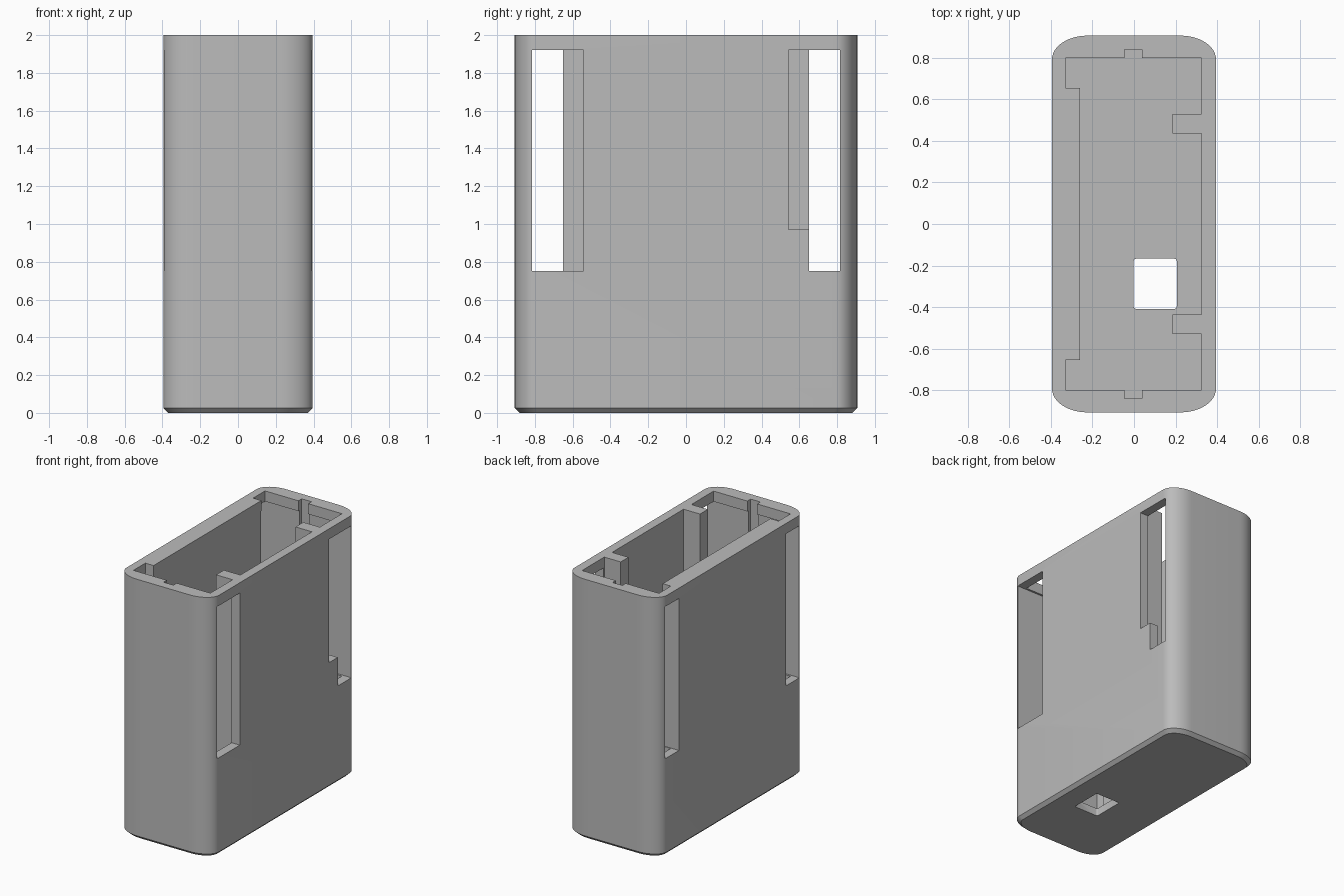
import bpy, bmesh, math

cube = bpy.data.objects.get("Cube")
if cube:
    bpy.data.objects.remove(cube)

HALF_X, HALF_Y, HEIGHT, FLOOR = 0.395, 0.907, 2.0, 0.06
CHAMFER = 0.025

grey = bpy.data.materials.new("plain grey")
grey.use_nodes = True
colour = (0.5, 0.5, 0.5, 1)
grey.diffuse_color = colour
grey.node_tree.nodes["Principled BSDF"].inputs["Base Color"].default_value = colour


def loft(name, rings):
    """Solid through matching closed rings, each a list of (x, y, z)."""
    bm = bmesh.new()
    loops = [[bm.verts.new(p) for p in ring] for ring in rings]
    bm.faces.new(loops[0])
    bm.faces.new(loops[-1])
    n = len(loops[0])
    for low, high in zip(loops, loops[1:]):
        for i in range(n):
            j = (i + 1) % n
            bm.faces.new((low[i], low[j], high[j], high[i]))
    bmesh.ops.recalc_face_normals(bm, faces=bm.faces)
    mesh = bpy.data.meshes.new(name)
    bm.to_mesh(mesh)
    bm.free()
    mesh.materials.append(grey)
    obj = bpy.data.objects.new(name, mesh)
    bpy.context.collection.objects.link(obj)
    return obj


def prism(name, profile, z0, z1):
    return loft(name, [[(x, y, z) for x, y in profile] for z in (z0, z1)])


def box(name, x0, x1, y0, y1, z0, z1):
    return prism(name, [(x0, y0), (x1, y0), (x1, y1), (x0, y1)], z0, z1)


def rounded(hx, hy, rx, ry, z, cx=0, cy=0, steps=12):
    """Rectangle ring with elliptical corners."""
    ring = []
    for quarter, (sx, sy) in enumerate([(1, 1), (-1, 1), (-1, -1), (1, -1)]):
        for i in range(steps + 1):
            a = math.pi / 2 * (quarter + i / steps)
            ring.append((cx + sx * (hx - rx) + rx * math.cos(a),
                         cy + sy * (hy - ry) + ry * math.sin(a), z))
    return ring


# Outer case with softly rounded ends and a chamfered foot
case = loft("case", [
    rounded(HALF_X - CHAMFER, HALF_Y - CHAMFER, 0.155, 0.1, 0),
    rounded(HALF_X, HALF_Y, 0.17, 0.115, CHAMFER),
    rounded(HALF_X, HALF_Y, 0.17, 0.115, HEIGHT)])

# Cavity outline: end notches, corner pockets and two guide ribs
half = [(0.325, 0.435), (0.185, 0.435), (0.185, 0.53), (0.325, 0.53),
        (0.325, 0.8), (0.038, 0.8), (0.038, 0.84), (-0.046, 0.84),
        (-0.046, 0.8), (-0.33, 0.8), (-0.33, 0.655), (-0.26, 0.655)]
outline = half + [(x, -y) for x, y in reversed(half)]
cutters = [prism("cavity_cutter", outline, FLOOR, HEIGHT + 0.1)]

# Tall slots through both broad sides, widened on the left side only
for side, y_sign, step_z in (("front", -1, 0.75), ("back", 1, 0.97)):
    ys = sorted((y_sign * 0.65, y_sign * 0.815))
    cutters.append(box(side + "_slot_cutter", -0.6, 0.6, *ys, 0.75, 1.92))
    ys = sorted((y_sign * 0.542, y_sign * 0.7))
    cutters.append(box(side + "_wide_slot_cutter", 0.25, 0.6, *ys, step_z, 1.92))

# Opening in the floor
cutters.append(loft("floor_hole_cutter", [
    rounded(0.104, 0.121, 0.012, 0.012, z, 0.102, -0.288, 3) for z in (-0.1, 0.2)]))

# Cut everything out of the case
bpy.context.view_layer.objects.active = case
for cutter in cutters:
    cutter.hide_render = True
    mod = case.modifiers.new(cutter.name, "BOOLEAN")
    mod.operation, mod.solver, mod.object = "DIFFERENCE", "EXACT", cutter
    bpy.ops.object.modifier_apply(modifier=mod.name)
for cutter in cutters:
    bpy.data.objects.remove(cutter)

bpy.ops.object.select_all(action="DESELECT")
case.select_set(True)
bpy.ops.object.shade_smooth_by_angle(angle=math.radians(25))
